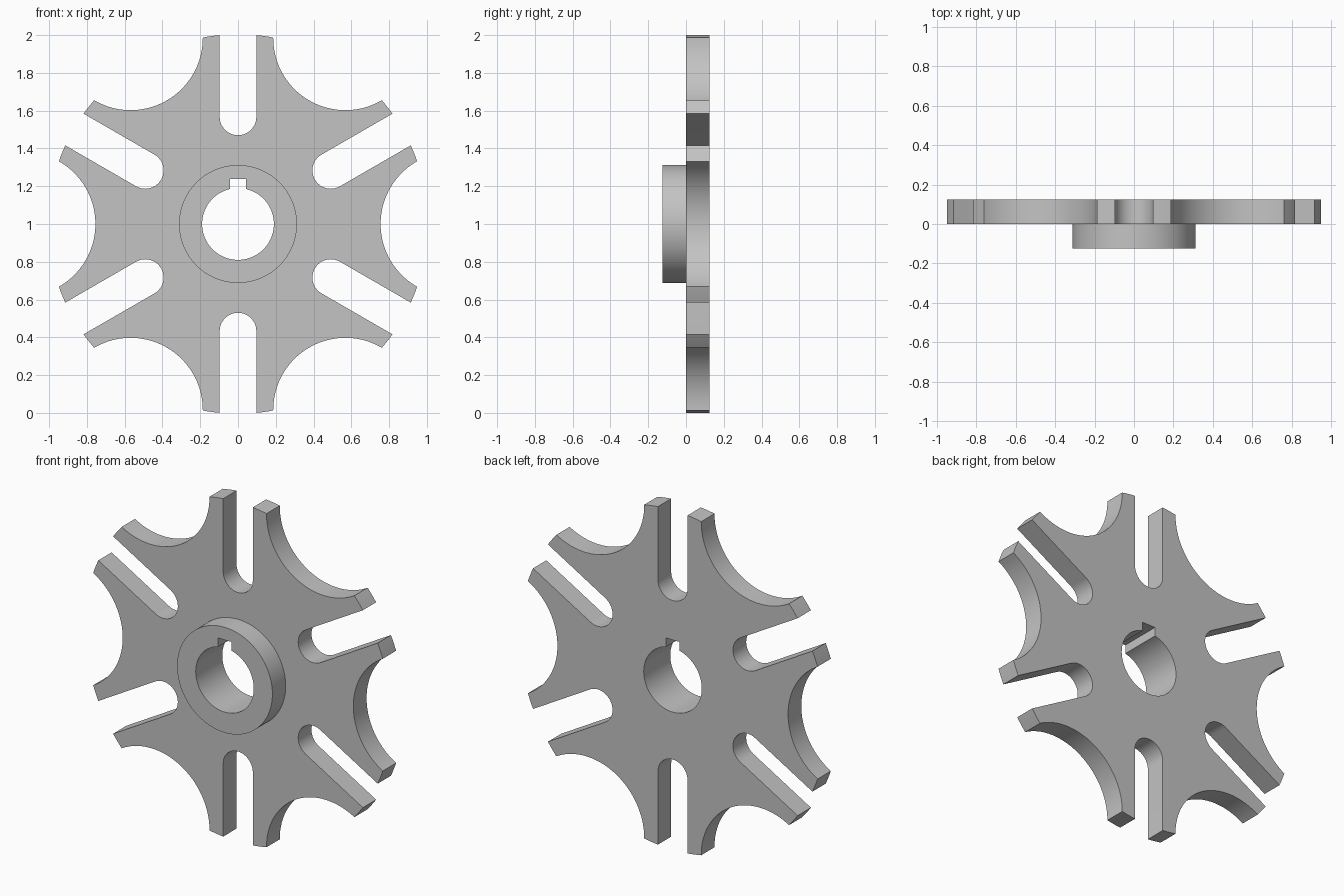
import bpy
import bmesh
from math import pi, sin, cos, asin, acos, sqrt, radians
from mathutils import Vector, Matrix

cube = bpy.data.objects.get("Cube")
if cube:
    bpy.data.objects.remove(cube, do_unlink=True)

RIM = 1.0047                        # outer radius
SCALLOP_C, SCALLOP_R = 1.137, 0.382  # locking arc centre distance and radius
SLOT_W, SLOT_C = 0.097, 0.567       # slot half width and round end centre
BORE, HUB = 0.19, 0.312
KEY_W, KEY_TOP = 0.043, 0.237
DEPTH = 0.124
ARMS = 6

steel = bpy.data.materials.new("grey_metal")
steel.use_nodes = True
grey = (0.55, 0.55, 0.55, 1)
steel.diffuse_color = grey
steel.node_tree.nodes["Principled BSDF"].inputs["Base Color"].default_value = grey


def arc(cx, radius, start, end, steps):
    """Points along an arc centred on (cx, 0)."""
    angles = [start + (end - start) * i / steps for i in range(steps + 1)]
    return [Vector((cx + radius * cos(a), radius * sin(a))) for a in angles]


def turned(points, angle):
    rot = Matrix.Rotation(angle, 2)
    return [rot @ p for p in points]


def wheel_outline():
    tip = acos((RIM**2 + SCALLOP_C**2 - SCALLOP_R**2) / (2 * RIM * SCALLOP_C))
    phi = asin(RIM * sin(tip) / SCALLOP_R)
    slot = asin(SLOT_W / RIM)
    half = pi / ARMS
    # One sector: locking arc, arm tip, slot, arm tip
    sector = arc(SCALLOP_C, SCALLOP_R, pi + phi, pi - phi, 40)
    sector += arc(0, RIM, tip, half - slot, 4)[1:]
    sector += turned(arc(SLOT_C, SLOT_W, -pi / 2, -3 * pi / 2, 24), half)
    sector += arc(0, RIM, half + slot, 2 * half - tip, 4)[:-1]
    return [p for k in range(ARMS) for p in turned(sector, 2 * half * k)]


def bore_outline():
    key = asin(KEY_W / BORE)
    points = arc(0, BORE, pi / 2 + key, 2.5 * pi - key, 72)
    return points + [Vector((KEY_W, KEY_TOP)), Vector((-KEY_W, KEY_TOP))]


def bored_plate(name, outline, y_front, y_back):
    """Extrude an outline with the keyed bore through it."""
    bm = bmesh.new()
    edges = []
    for loop in (outline, bore_outline()):
        verts = [bm.verts.new((p.x, y_front, p.y + 1)) for p in loop]
        edges += [bm.edges.new((v, verts[i - 1])) for i, v in enumerate(verts)]
    bmesh.ops.triangle_fill(bm, edges=edges, use_beauty=True,
                            normal=(0, -1, 0))
    grown = bmesh.ops.extrude_face_region(bm, geom=bm.faces[:],
                                          use_keep_orig=True)
    moved = [g for g in grown["geom"] if isinstance(g, bmesh.types.BMVert)]
    bmesh.ops.translate(bm, verts=moved, vec=(0, y_back - y_front, 0))
    bmesh.ops.recalc_face_normals(bm, faces=bm.faces[:])
    mesh = bpy.data.meshes.new(name)
    bm.to_mesh(mesh)
    bm.free()
    mesh.materials.append(steel)
    obj = bpy.data.objects.new(name, mesh)
    bpy.context.collection.objects.link(obj)
    bpy.ops.object.select_all(action="DESELECT")
    obj.select_set(True)
    bpy.context.view_layer.objects.active = obj
    bpy.ops.object.shade_smooth_by_angle(angle=radians(25))
    return obj


# Slotted wheel behind, hub collar in front
bored_plate("slotted_wheel", wheel_outline(), 0, DEPTH)
bored_plate("hub_collar", arc(0, HUB, 0, 2 * pi, 96)[:-1], -DEPTH, 0)
